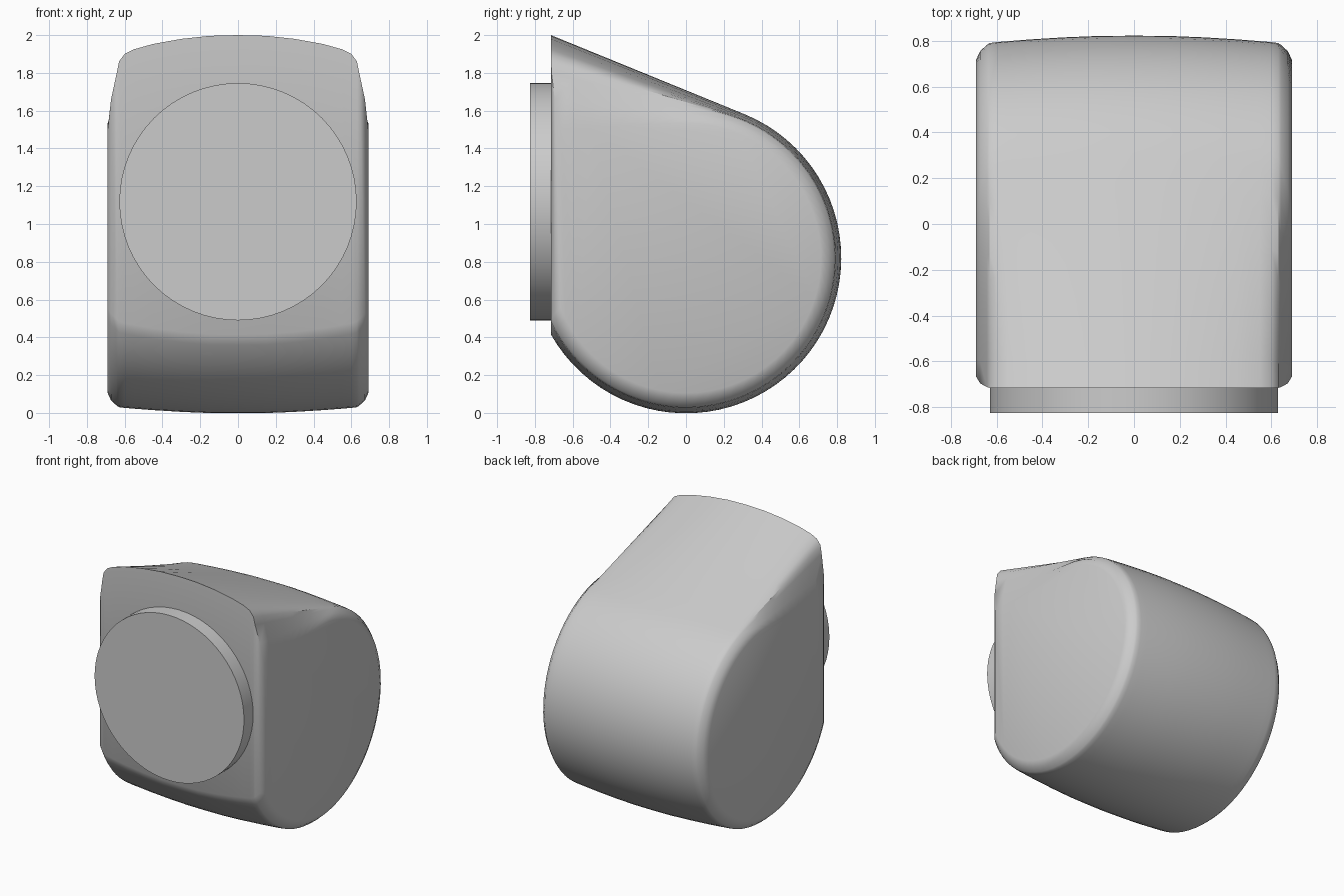
import bpy, bmesh, math

cube = bpy.data.objects.get("Cube")
if cube:
    bpy.data.objects.remove(cube, do_unlink=True)

grey = bpy.data.materials.new("plain grey")
grey.use_nodes = True
colour = (0.6, 0.6, 0.6, 1)
grey.diffuse_color = colour
grey.node_tree.nodes["Principled BSDF"].inputs["Base Color"].default_value = colour

AXIS_Z = 0.82


def finish(bm, name, angle):
    bmesh.ops.recalc_face_normals(bm, faces=bm.faces)
    mesh = bpy.data.meshes.new(name)
    bm.to_mesh(mesh)
    bm.free()
    mesh.materials.append(grey)
    obj = bpy.data.objects.new(name, mesh)
    bpy.context.collection.objects.link(obj)
    bpy.ops.object.select_all(action="DESELECT")
    obj.select_set(True)
    bpy.context.view_layer.objects.active = obj
    bpy.ops.object.shade_smooth_by_angle(angle=math.radians(angle))
    return obj


def teardrop(radius, front, top, arc_steps=48, line_steps=8):
    """Round drum outline with a straight roof running up to a flat front."""
    rise = top - AXIS_Z
    start = -math.pi + math.acos(-front / radius)
    end = math.atan2(rise, front) - math.acos(radius / math.hypot(front, rise))
    pts = []
    for i in range(arc_steps + 1):
        a = start + (end - start) * i / arc_steps
        pts.append((radius * math.cos(a), AXIS_Z + radius * math.sin(a)))
    y0, z0 = pts[-1]
    for i in range(1, line_steps + 1):
        t = i / line_steps
        pts.append((y0 + (front - y0) * t, z0 + (top - z0) * t))
    # pin the lower front corner onto the flat front
    pts[0] = (front, AXIS_Z - math.sqrt(radius ** 2 - front ** 2))
    return pts


# Body: crowned outlines lofted across the width, (x, radius, front, top)
half = [(0, 0.822, -0.715, 2.0), (0.15, 0.821, -0.715, 1.996),
        (0.3, 0.815, -0.715, 1.98), (0.45, 0.806, -0.715, 1.953),
        (0.55, 0.798, -0.715, 1.925), (0.6, 0.794, -0.715, 1.9),
        (0.63, 0.79, -0.715, 1.86), (0.642, 0.782, -0.712, 1.8),
        (0.672, 0.755, -0.695, 1.66), (0.69, 0.715, -0.665, 1.5)]
stations = [(-x, r, f, t) for x, r, f, t in reversed(half[1:])] + half

# the lower front angle is measured on the left half of the circle
def outline(radius, front, top):
    pts = teardrop(radius, front, top)
    start = -math.acos(front / radius)
    end = math.atan2(top - AXIS_Z, front) - math.acos(
        radius / math.hypot(front, top - AXIS_Z))
    for i in range(49):
        a = start + (end - start) * i / 48
        pts[i] = (radius * math.cos(a), AXIS_Z + radius * math.sin(a))
    return pts


bm = bmesh.new()
rings = [[bm.verts.new((x, y, z)) for y, z in outline(r, f, t)]
         for x, r, f, t in stations]
count = len(rings[0])
for a, b in zip(rings, rings[1:]):
    for i in range(count):
        j = (i + 1) % count
        bm.faces.new((a[i], a[j], b[j], b[i]))
bm.faces.new(rings[0])
bm.faces.new(rings[-1])
finish(bm, "body", 35)

# Round plate standing out of the front
bm = bmesh.new()
bmesh.ops.create_cone(bm, cap_ends=True, segments=64, radius1=0.628,
                      radius2=0.628, depth=0.165)
for v in bm.verts:
    x, y, z = v.co
    v.co = (x, z - 0.7425, y + 1.118)
finish(bm, "front_disc", 35)
